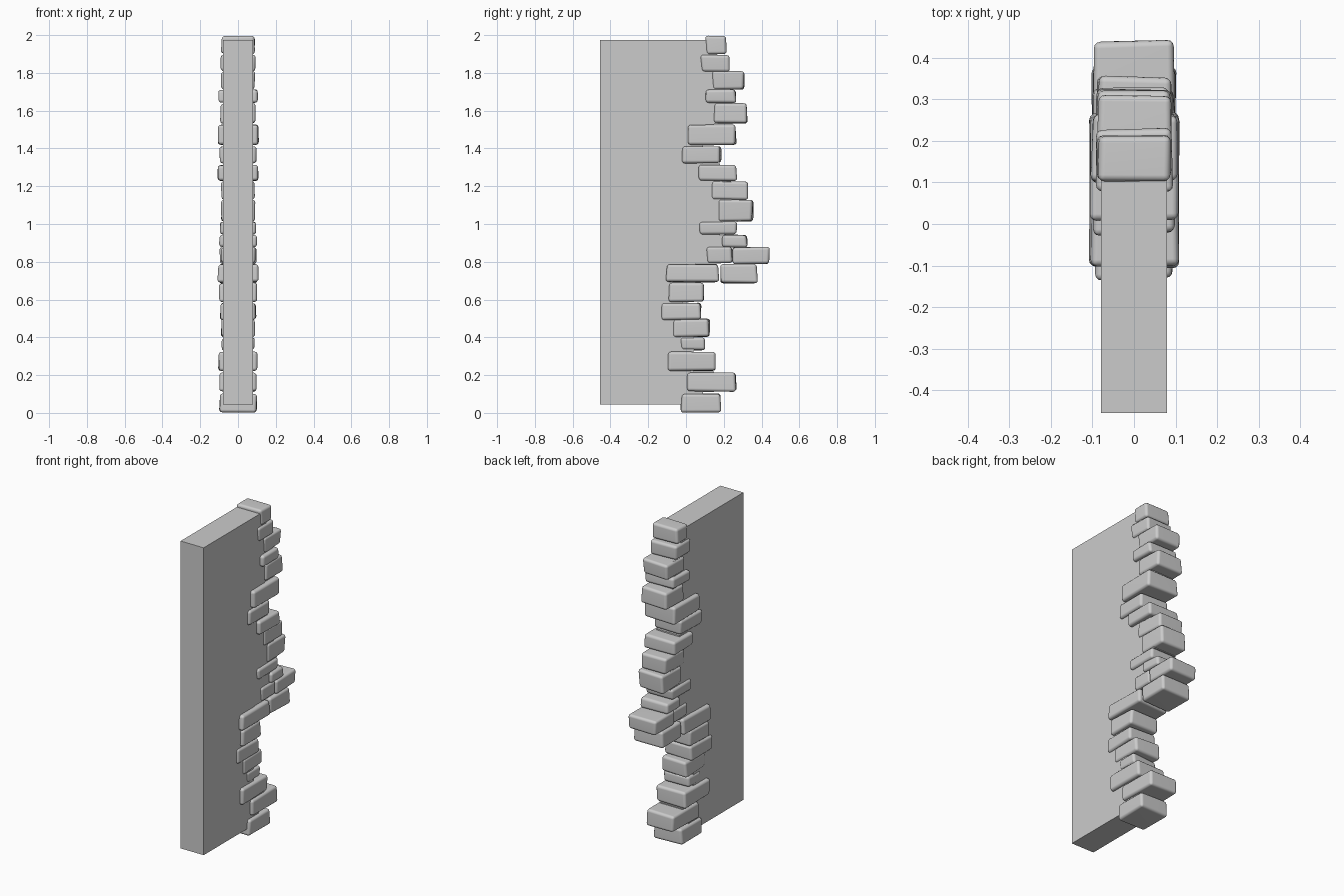
import bpy, bmesh, random
from mathutils import Vector

if "Cube" in bpy.data.objects:
    bpy.data.objects.remove(bpy.data.objects["Cube"])

random.seed(4)

# Stones, bottom to top: y min, y max, z min, z max, half width
stones = [
    (-.03, .19, .00, .105, .102), (.00, .27, .11, .215, .100),
    (-.105, .16, .22, .325, .107), (-.035, .105, .33, .40, .090),
    (-.07, .13, .40, .50, .093), (-.14, .085, .49, .585, .098),
    (-.10, .105, .585, .69, .103), (-.11, .18, .69, .79, .110),
    (.175, .385, .685, .79, .105), (.105, .25, .79, .88, .095),
    (.24, .45, .785, .88, .100), (.19, .33, .875, .945, .103),
    (.065, .275, .94, 1.015, .098), (.165, .36, 1.01, 1.13, .092),
    (.13, .33, 1.125, 1.23, .092), (.065, .275, 1.225, 1.315, .110),
    (-.03, .19, 1.32, 1.415, .100), (.00, .27, 1.415, 1.53, .112),
    (.145, .33, 1.53, 1.64, .095), (.095, .27, 1.64, 1.715, .107),
    (.135, .315, 1.71, 1.81, .092), (.075, .235, 1.805, 1.90, .097),
    (.10, .222, 1.897, 2.00, .092),
]


def link(name, bm):
    me = bpy.data.meshes.new(name)
    bm.to_mesh(me)
    bm.free()
    ob = bpy.data.objects.new(name, me)
    bpy.context.collection.objects.link(ob)
    return ob


# Rounded, slightly uneven stone blocks
def stone(i, y0, y1, z0, z1, w):
    bm = bmesh.new()
    bmesh.ops.create_cube(bm, size=1)
    for v in bm.verts:
        end = v.co.y > 0
        narrow = random.uniform(.90, 1) if end else random.uniform(.93, 1)
        v.co = Vector((v.co.x * 2 * w * narrow,
                       (y1 if end else y0) - (1 if end else -1) * random.uniform(0, .012),
                       (z1 - random.uniform(0, .006)) if v.co.z > 0 else (z0 + random.uniform(0, .006))))
    bmesh.ops.bevel(bm, geom=bm.edges[:], offset=.016, segments=3,
                    profile=.5, affect='EDGES')
    for f in bm.faces:
        f.smooth = True
    ob = link(f"stone_{i:02d}", bm)
    mod = ob.modifiers.new("shading", 'WEIGHTED_NORMAL')
    mod.keep_sharp = True


for i, s in enumerate(stones):
    stone(i + 1, *s)

# Wall slab with a stepped edge that runs behind the stones
rows = [s for i, s in enumerate(stones) if i not in (8, 10)]
profile = [(-.455, .045)]
for i, (y0, y1, z0, z1, w) in enumerate(rows):
    edge = y0 + .55 * (y1 - y0)
    lo = .045 if i == 0 else z0
    hi = 1.975 if i == len(rows) - 1 else rows[i + 1][2]
    profile += [(edge, lo), (edge, hi)]
profile.append((-.455, 1.975))

bm = bmesh.new()
face = bm.faces.new([bm.verts.new((-.08, y, z)) for y, z in profile])
ext = bmesh.ops.extrude_face_region(bm, geom=[face])
bmesh.ops.translate(bm, vec=(.16, 0, 0),
                    verts=[g for g in ext["geom"] if isinstance(g, bmesh.types.BMVert)])
bmesh.ops.recalc_face_normals(bm, faces=bm.faces[:])
link("wall_slab", bm)
